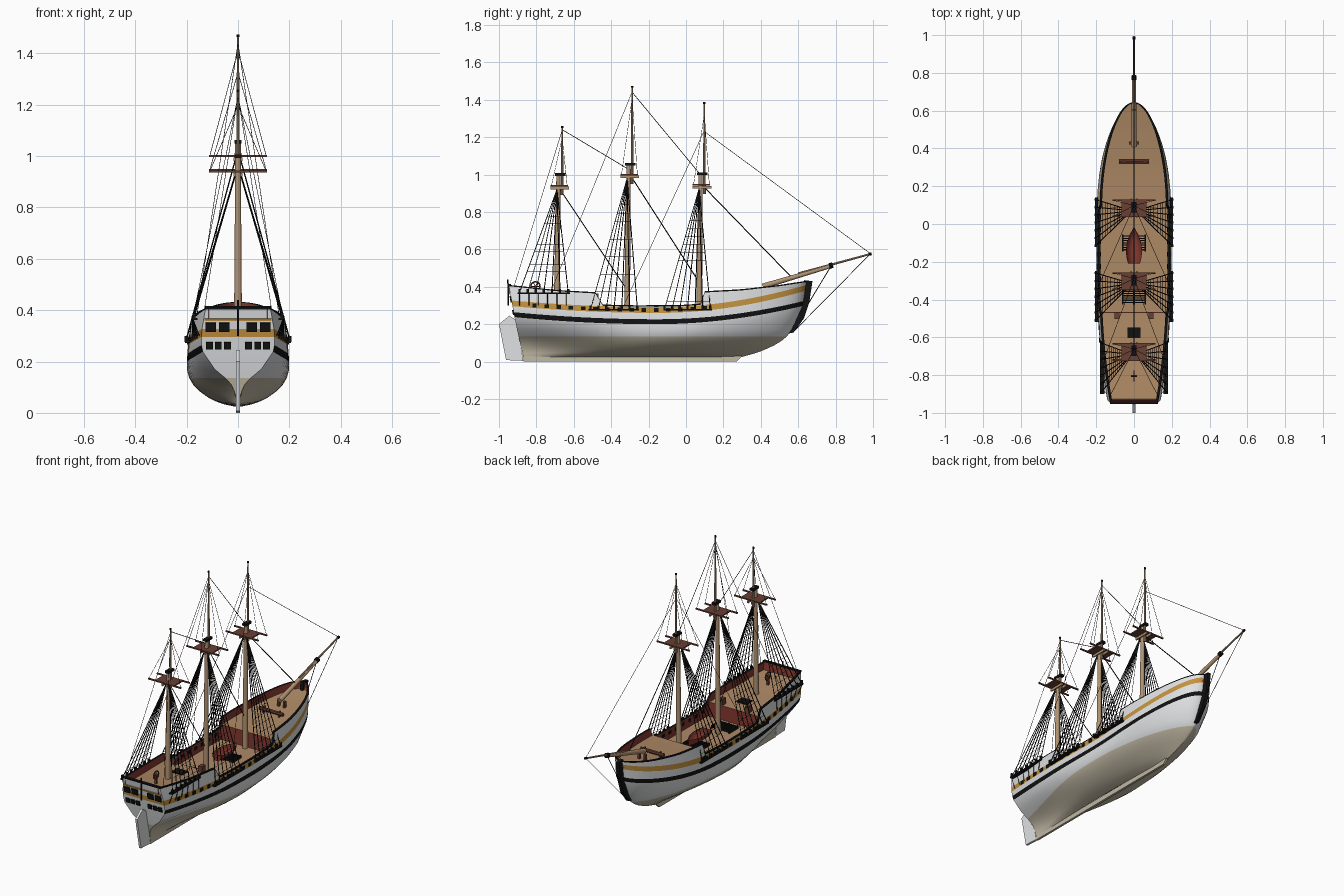
import bpy, bmesh, math
from mathutils import Vector, Matrix

if "Cube" in bpy.data.objects:
    bpy.data.objects.remove(bpy.data.objects["Cube"])

def mat(name, c):
    m = bpy.data.materials.new(name)
    m.diffuse_color = (*c, 1)
    m.use_nodes = True
    m.node_tree.nodes["Principled BSDF"].inputs["Base Color"].default_value = m.diffuse_color
    return m

WHITE = mat("white_paint", (0.74, 0.75, 0.76))
BEIGE = mat("bottom_beige", (0.53, 0.48, 0.37))
BLACK = mat("black", (0.006, 0.006, 0.006))
GOLD = mat("mustard", (0.55, 0.29, 0.05))
RED = mat("bulwark_red", (0.23, 0.04, 0.028))
TAN = mat("deck_tan", (0.42, 0.25, 0.13))
SPAR = mat("spar_wood", (0.44, 0.29, 0.17))
BROWN = mat("dark_brown", (0.14, 0.05, 0.032))

def finish(bm, name, mats, smooth=35):
    bmesh.ops.recalc_face_normals(bm, faces=bm.faces)
    me = bpy.data.meshes.new(name)
    bm.to_mesh(me)
    bm.free()
    ob = bpy.data.objects.new(name, me)
    bpy.context.collection.objects.link(ob)
    for m in mats:
        me.materials.append(m)
    if smooth:
        bpy.ops.object.select_all(action='DESELECT')
        ob.select_set(True)
        bpy.context.view_layer.objects.active = ob
        bpy.ops.object.shade_smooth_by_angle(angle=math.radians(smooth))
    return ob

def box(bm, c, s, tilt=0):
    M = Matrix.Translation(c) @ Matrix.Rotation(tilt, 4, 'X') @ Matrix.Diagonal((*s, 1))
    bmesh.ops.create_cube(bm, size=1, matrix=M)

def rod(bm, a, b, r1, r2=None, n=4):
    a, b = Vector(a), Vector(b)
    d = b - a
    M = Matrix.Translation((a + b) / 2) @ d.to_track_quat('Z', 'Y').to_matrix().to_4x4()
    bmesh.ops.create_cone(bm, cap_ends=True, segments=n, radius1=r1,
                          radius2=r1 if r2 is None else r2, depth=d.length, matrix=M)

def prism(name, pts, w, m):
    bm = bmesh.new()
    f = bm.faces.new([bm.verts.new((-w, y, z)) for y, z in pts])
    g = bmesh.ops.extrude_face_region(bm, geom=[f])['geom']
    bmesh.ops.translate(bm, vec=(2 * w, 0, 0), verts=[v for v in g if isinstance(v, bmesh.types.BMVert)])
    return finish(bm, name, [m], 0)

def lerp_table(x, pts):
    for (x0, v0), (x1, v1) in zip(pts, pts[1:]):
        if x <= x1:
            return v0 + (v1 - v0) * max(0, (x - x0) / (x1 - x0))
    return pts[-1][1]

# Hull shape functions
def y_stern(z): return lerp_table(z, [(.025, -.87), (.2, -.91), (.42, -.95)])
def y_bow(z): return lerp_table(z, [(.025, .3), (.05, .39), (.08, .46), (.11, .51), (.135, .54),
                                    (.2, .59), (.25, .612), (.3, .625), (.43, .645)])
def half(u, z):
    st = lerp_table(z, [(.025, .006), (.07, .008), (.12, .03), (.16, .08), (.2, .122),
                        (.25, .142), (.31, .143), (.42, .124)])
    t = min(1, max(0, (z - .024) / .156))
    mid = max(.006, .2 * (1 - (1 - t) ** 2) ** .6)
    if z > .18:
        mid = lerp_table(z, [(.18, .2), (.25, .196), (.3, .19), (.43, .175)])
    k = min(1, max(0, (z - .06) / .17))
    s = min(1, u / .5)
    lo, hi = s * s * (3 - 2 * s), 1 - (1 - min(1, u / .4)) ** 2
    b = st + (mid - st) * (lo + (hi - lo) * k)
    u0 = .45 + .2 * k
    v = max(0, (u - u0) / (1 - u0))
    return b * max(0, 1 - v * v) ** (.8 - .3 * k)
def side_x(y, z):
    return half((y - y_stern(z)) / (y_bow(z) - y_stern(z)), z)
def band(y, base, aft, fore):
    return base + (aft if y < -.15 else fore) * ((y + .15) / .78) ** 2
def black_lo(y): return band(y, .2, .036, .095)
def gold_lo(y): return band(y, .26, .034, .115)
def sheer(y):
    low = gold_lo(y) + .04
    return lerp_table(y, [(-.95, .41), (-.7, .383), (-.49, .371), (-.455, low), (.08, low),
                          (.1, .376), (.3, .387), (.5, .41), (.64, .432)])
def deck_z(y):
    if y < -.4745: return sheer(min(y, -.49)) - .045
    if y > .0855: return sheer(max(y, .1)) - .045
    return .238

# Hull, bulwarks and decks: lofted half, then mirrored
cols = [-.95 + .046 * i for i in range(10)] + [-.49, -.475, -.474, -.455]
cols += [-.4 + .06 * i for i in range(8)] + [.06, .08, .085, .086, .1]
cols += [.1 + .54 * math.sin(math.pi / 2 * i / 18) for i in range(1, 19)]
bm = bmesh.new()
grid = []
for y0 in cols:
    u = (y0 + .95) / 1.59
    s, bl, gl = sheer(y0), black_lo(y0), gold_lo(y0)
    zs = [.025, .034, .045, .06, .085, .11, .135, .17, bl, bl + .026, gl, gl + .031, s - .007, s]
    pts = [(half(u, z), y_stern(z) + u * (y_bow(z) - y_stern(z)), z) for z in zs]
    x, y, _ = pts[-1]
    xi, dz = max(0, x - .012), deck_z(y0)
    pts += [(xi, y, s), (xi, y, dz), (0, y, dz)]
    grid.append([bm.verts.new(p) for p in pts])
MATS = [WHITE, BEIGE, BLACK, GOLD, RED, TAN]
row_mat = [1] * 6 + [0, 0, 2, 0, 3, 0, 2, 2, 4, 5]
for a, b in zip(grid, grid[1:]):
    for j, m in enumerate(row_mat):
        f = bm.faces.new((a[j], b[j], b[j + 1], a[j + 1]))
        f.normal_update()
        f.material_index = 4 if m == 5 and abs(f.normal.z) < .5 else m
# Transom closes the stern
ctr = [bm.verts.new((0, v.co.y, v.co.z)) for v in grid[0][:14]]
for j in range(13):
    f = bm.faces.new((grid[0][j], grid[0][j + 1], ctr[j + 1], ctr[j]))
    f.material_index = {10: 3, 12: 2}.get(j, 1 if j < 6 else 0)
bmesh.ops.mirror(bm, geom=bm.verts[:] + bm.edges[:] + bm.faces[:], axis='X', merge_dist=.0002)
bmesh.ops.dissolve_degenerate(bm, dist=.00005, edges=bm.edges)
finish(bm, "hull", MATS)

# Keel, stem and rudder
prism("keel", [(-.87, 0), (.27, 0), (.3, .03), (-.87, .03)], .007, BEIGE)
prism("stem", [(.55, .15), (.575, .155), (.63, .23), (.66, .32), (.676, .43), (.63, .435),
               (.61, .3), (.585, .21)], .011, BLACK)
prism("rudder", [(-.87, .004), (-.962, .008), (-1, .2), (-.945, .245), (-.905, .22)], .007, WHITE)

# Transom details
tilt = math.atan(.18)
def ty(z): return y_stern(z) - .002
bm = bmesh.new()
for sx in (-1, 1):
    for x in (.054, .107):
        box(bm, (sx * x, ty(.334), .334), (.041, .009, .036), tilt)
    for x in (.041, .077, .111):
        box(bm, (sx * x, ty(.262), .262), (.026, .009, .028), tilt)
finish(bm, "stern_windows", [BLACK], 0)
bm = bmesh.new()
box(bm, (0, ty(.363), .363), (.262, .006, .008), tilt)
finish(bm, "stern_trim", [GOLD], 0)
bm = bmesh.new()
box(bm, (0, -.937, .386), (.235, .012, .045), tilt)
finish(bm, "stern_bulwark", [RED], 0)
bm = bmesh.new()
rod(bm, (0, -.95, .3), (0, -.952, .44), .004, n=6)
box(bm, (0, -.945, .412), (.256, .018, .007))
finish(bm, "stern_rail", [BLACK], 0)

# Gun ports and channels
bm = bmesh.new()
for sx in (-1, 1):
    for i in range(15):
        y = -.81 + .065 * i
        z = gold_lo(y) + .016
        box(bm, (sx * (side_x(y, z) - .006), y, z), (.022, .024, .02))
    for y0, y1, x, z in ((-.12, .14, .196, .277), (-.52, -.25, .196, .277), (-.9, -.62, .168, .366)):
        box(bm, (sx * x, (y0 + y1) / 2, z), (.022, y1 - y0, .008))
    for i in range(6):
        y = -.89 + .05 * i
        rod(bm, (sx * .176, y, .366), (sx * (side_x(y, .3) + .002), y, .3), .002)
finish(bm, "ports_and_channels", [BLACK], 0)

# Masts: name, lower y, deck z, cap z, topmast y, topmast top, platform z, shroud span and foot
masts = [("mizzen", -.69, .33, 1.0, -.662, 1.258, .94, -.89, -.63, .172, .37),
         ("main", -.315, .235, 1.055, -.288, 1.472, 1.0, -.51, -.26, .203, .28),
         ("fore", .07, .235, 1.005, .098, 1.385, .945, -.115, .13, .203, .28)]
for n, y, z0, zc, yt, zt, zp, s0, s1, sx0, sz in masts:
    bm = bmesh.new()
    rod(bm, (0, y, z0), (0, y + .008, zc), .016, .011, 14)
    rod(bm, (0, yt, zp - .05), (0, yt, zt), .008, .004, 10)
    for x in (-.014, .014):
        box(bm, (x, y + .015, zp - .012), (.008, .1, .014))
    finish(bm, n + "_mast", [SPAR])
    bm = bmesh.new()
    box(bm, (0, y + .012, zp), (.13, .084, .008))
    for dy in (-.03, .055):
        box(bm, (0, y + dy, zp), (.225, .008, .008))
    finish(bm, n + "_top", [BROWN], 0)
    bm = bmesh.new()
    box(bm, (0, y + .018, zc), (.026, .056, .014))
    rod(bm, (0, yt, zt - .008), (0, yt, zt + .002), .006, n=8)
    finish(bm, n + "_cap", [BLACK], 0)
    # Shrouds, ratlines and backstays
    bm = bmesh.new()
    for s in (-1, 1):
        top = Vector((s * .012, y, zp - .02))
        feet = [Vector((s * sx0, s0 + (s1 - s0) * i / 6, sz)) for i in range(7)]
        for f in feet:
            rod(bm, f, top, .0026)
            box(bm, f + Vector((0, 0, .008)), (.012, .012, .022))
        for i in range(1, 13):
            t = i / 15
            rod(bm, feet[0].lerp(top, t), feet[-1].lerp(top, t), .0011, n=3)
        for dy in (-.03, .055):
            rod(bm, (s * .11, y + dy, zp), (0, yt, zt - .06), .0013, n=3)
        end = yt - .43 if n != "mizzen" else -.92
        zend = .4 if n == "mizzen" else sheer(end)
        rod(bm, (0, yt, zt - (.02 if n == "mizzen" else .03 if n == "main" else .15)),
            (s * side_x(end, min(zend, .42)), end, zend), .0014, n=3)
    finish(bm, n + "_rigging", [BLACK], 0)

# Bowsprit and boom
bm = bmesh.new()
rod(bm, (0, .41, .402), (0, .78, .512), .015, .01, 12)
rod(bm, (0, .6, .47), (0, .985, .575), .007, .005, 10)
finish(bm, "bowsprit", [SPAR])
bm = bmesh.new()
rod(bm, (0, .765, .51), (0, .785, .516), .015, n=10)
rod(bm, (0, .978, .573), (0, .992, .577), .008, n=8)
finish(bm, "bowsprit_bands", [BLACK], 0)

# Stays along the centreline
bm = bmesh.new()
for a, za, b, zb, r in ((.098, 1.23, .985, .578, .0014), (.08, .95, .56, .455, .0028),
                        (-.288, 1.44, .085, .99, .0018), (-.3, 1.0, .06, .44, .0028),
                        (-.662, 1.24, -.31, 1.03, .0018), (-.68, .93, -.32, .39, .0025),
                        (.985, .575, .57, .155, .0018), (.775, .51, .6, .22, .0022)):
    rod(bm, (0, a, za), (0, b, zb), r)
finish(bm, "stays", [BLACK], 0)

# Ship's boat on the main deck: tapered shell, gratings below
bm = bmesh.new()
rings = []
for i in range(9):
    t = i / 8
    w = .042 * (1 - abs(2 * t - .7) ** 2.2 / 1.8) if i < 8 else .003
    y = -.02 - .19 * (1 - t)
    rings.append([bm.verts.new((w * math.cos(k * math.pi / 6), y, .303 - .042 * math.sin(k * math.pi / 6)))
                  for k in range(7)])
for a, b in zip(rings, rings[1:]):
    for k in range(6):
        bm.faces.new((a[k], b[k], b[k + 1], a[k + 1]))
bm.faces.new(rings[0])
finish(bm, "boat", [RED])
bm = bmesh.new()
for y in (-.1, -.38):
    for i in range(7):
        box(bm, (0, y - .036 + .012 * i, .25), (.12, .006, .014))
    for x in (-.06, 0, .06):
        box(bm, (x, y, .249), (.008, .09, .018))
box(bm, (0, -.575, .332), (.07, .055, .014))
finish(bm, "hatches", [BLACK], 0)

# Windlass, bitts, posts and steering wheel
bm = bmesh.new()
rod(bm, (-.08, .33, .365), (.08, .33, .365), .011, n=8)
for s in (-1, 1):
    box(bm, (s * .055, .33, .355), (.01, .016, .05))
    box(bm, (s * .02, .43, .365), (.012, .016, .06))
    box(bm, (s * .09, -.485, .345), (.025, .035, .04))
for k in range(12):
    p, q = [Vector((0, -.805 + .025 * math.cos(t), .402 + .025 * math.sin(t)))
            for t in (k * math.pi / 6, (k + 1) * math.pi / 6)]
    rod(bm, p, q, .004, n=6)
    if k % 2 == 0:
        rod(bm, (0, -.805, .402), p, .002)
rod(bm, (-.015, -.805, .402), (.015, -.805, .402), .005, n=8)
box(bm, (0, -.805, .368), (.012, .012, .06))
finish(bm, "deck_fittings", [BROWN], 0)
